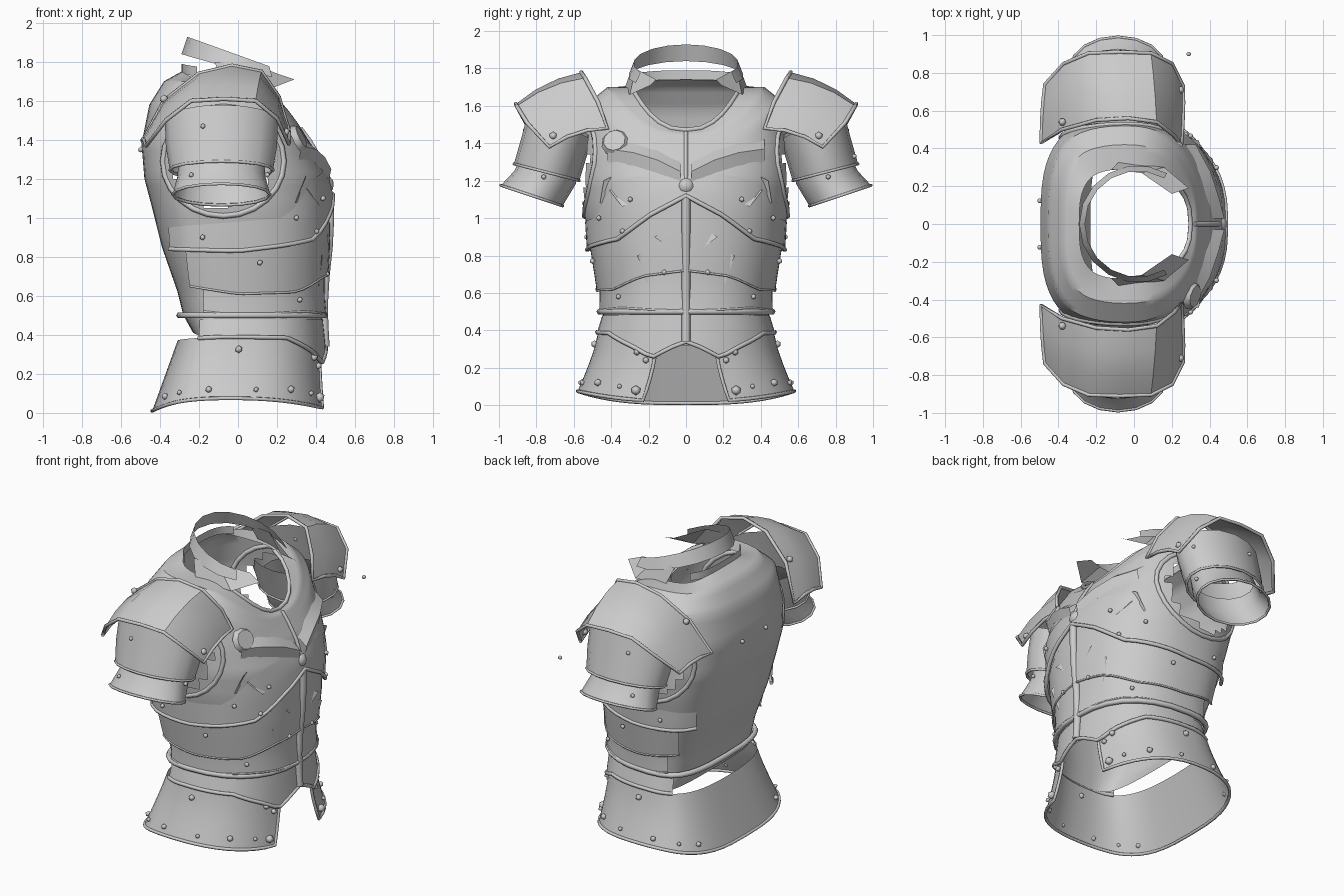
import bpy, bmesh, math
from mathutils import Vector
from mathutils.bvhtree import BVHTree

if "Cube" in bpy.data.objects:
    bpy.data.objects.remove(bpy.data.objects["Cube"])

PI = math.pi


def finish(name, bm, angle=35):
    me = bpy.data.meshes.new(name)
    bm.to_mesh(me)
    ob = bpy.data.objects.new(name, me)
    bpy.context.collection.objects.link(ob)
    bpy.context.view_layer.objects.active = ob
    bpy.ops.object.select_all(action='DESELECT')
    ob.select_set(True)
    bpy.ops.object.shade_smooth_by_angle(angle=math.radians(angle))
    return ob


def loft(rows, closed=False):
    bm = bmesh.new()
    vs = [[bm.verts.new(p) for p in r] for r in rows]
    n = len(rows[0])
    for a, b in zip(vs, vs[1:]):
        for i in range(n if closed else n - 1):
            j = (i + 1) % n
            bm.faces.new((a[i], a[j], b[j], b[i]))
    bmesh.ops.recalc_face_normals(bm, faces=bm.faces)
    return bm


def tube(name, pts, r=0.012, closed=False):
    cu = bpy.data.curves.new(name, 'CURVE')
    cu.dimensions = '3D'
    cu.bevel_depth, cu.bevel_resolution, cu.use_fill_caps = r, 1, True
    sp = cu.splines.new('POLY')
    sp.points.add(len(pts) - 1)
    for q, p in zip(sp.points, pts):
        q.co = (*p, 1)
    sp.use_cyclic_u = closed
    ob = bpy.data.objects.new(name, cu)
    bpy.context.collection.objects.link(ob)


def ball(name, p, r):
    bm = bmesh.new()
    bmesh.ops.create_icosphere(bm, subdivisions=1 if r < 0.03 else 2, radius=r)
    bmesh.ops.translate(bm, vec=p, verts=bm.verts)
    finish(name, bm, 50)


def oval(t, xf, xb, ry, zf, zs, zb, cx=-0.05):
    # rounded-box section, squarer at the back, height varies front / side / back
    c, s = math.cos(t), math.sin(t)
    p = 2.4 if c > 0 else 2.4 + .6 * min(1, -c * 2)
    k = lambda v: math.copysign(abs(v) ** (2 / p), v)
    x = cx + (xf - cx if c > 0 else cx - xb) * k(c)
    return Vector((x, ry * k(s), zs + ((zf if c > 0 else zb) - zs) * c * c))


def interp(table, a):
    for p, q in zip(table, table[1:]):
        if a <= q[0]:
            f = (a - p[0]) / (q[0] - p[0])
            return [u + (v - u) * f for u, v in zip(p, q)]
    return list(table[-1])


# Torso shell: xf, xb, half width, z front / side / back
SECT = [(.44, -.23, .46, .32, .38, .41), (.43, -.28, .44, .50, .50, .50),
        (.43, -.31, .455, .62, .62, .62), (.455, -.39, .51, .85, .85, .85),
        (.465, -.44, .55, 1.05, 1.05, 1.05), (.46, -.48, .565, 1.2, 1.2, 1.2),
        (.41, -.495, .555, 1.32, 1.4, 1.38), (.36, -.455, .52, 1.40, 1.62, 1.58),
        (.33, -.38, .42, 1.45, 1.7, 1.70), (.30, -.29, .29, 1.47, 1.70, 1.75)]
N = 56
rows = []
for a, b in zip(SECT, SECT[1:]):
    for f in (0, .25, .5, .75):
        rows.append([oval(2 * PI * i / N, *[u + (v - u) * f for u, v in zip(a, b)]) for i in range(N)])
rows.append([oval(2 * PI * i / N, *SECT[-1]) for i in range(N)])
body = loft(rows, True)
TREE = BVHTree.FromBMesh(body)


def surf(t, z, off=0.0):
    d = Vector((math.cos(t), math.sin(t), 0))
    h = TREE.ray_cast(Vector((0, 0, z)), d)[0]
    return (h if h else d * 0.4 + Vector((0, 0, z))) + d * off


def front(y, z, off=0.0):
    h = TREE.ray_cast(Vector((2, y, z)), Vector((-1, 0, 0)))[0]
    return (h if h else Vector((.3, y, z))) + Vector((off, 0, 0))


# Armhole rims follow the shell, then the holes are opened
for s in (1, -1):
    rim = []
    for i in range(24):
        a = 2 * PI * i / 24
        o = Vector((-.075 + .31 * math.cos(a), 2 * s, 1.29 + .28 * math.sin(a)))
        rim.append(TREE.ray_cast(o, Vector((0, -s, 0)))[0])
    tube('armhole_rim', rim, .015, True)
hole = [f for f in body.faces if abs(f.calc_center_median().y) > .3 and
        ((f.calc_center_median().x + .08) / .25) ** 2 + ((f.calc_center_median().z - 1.28) / .22) ** 2 < 1]
bmesh.ops.delete(body, geom=hole, context='FACES')
finish('torso_shell', body)
tube('neckline_trim', [oval(-1.3 + 2.6 * i / 12, *SECT[-1]) for i in range(13)], .013)

# Overlapping front plates: angle, top z, bottom z
PLATES = {
    'breast_plate': [(0, 1.24, 1.12), (.38, 1.24, 1.02), (.75, 1.2, .89), (1.1, 1.0, .86), (1.57, .98, .83), (2.3, .95, .84)],
    'upper_rib_plate': [(0, 1.1, .72), (.5, .98, .69), (.9, .9, .62), (1.57, .86, .61), (2.1, .86, .65)],
    'lower_rib_plate': [(0, .76, .5), (.8, .70, .52), (1.57, .65, .50), (1.95, .65, .52)]}
for k, (name, tab) in enumerate(PLATES.items()):
    lim = tab[-1][0]
    angs = [-lim + 2 * lim * i / 36 for i in range(37)]
    rr = []
    for f in (0, .33, .66, 1):
        rr.append([surf(t, (q := interp(tab, abs(t)))[1] + (q[2] - q[1]) * f, .004 + .02 * f) for t in angs])
    finish(name, loft(rr))
    tube(name + '_edge', rr[-1], .012 if k == 0 else .006)

# Draped chest folds and torn slivers standing off the shell
for s in (1, -1):
    finish('chest_fold', loft([[front(s * y, z + d, o) for y, z in
           ((.03, 1.25), (.15, 1.31), (.28, 1.35), (.42, 1.37))] for d, o in ((.05, 0), (0, .04), (-.07, .004))]))
    for y, z, dy, dz in ((.40, 1.22, .05, -.14), (.22, .82, -.03, -.2), (.13, .92, -.08, -.1), (.3, 1.08, .1, .07)):
        finish('torn_sliver', loft([[front(s * y, z, .005), front(s * (y + .04), z - .02, .03)],
                                    [front(s * (y + dy), z + dz, .005), front(s * (y + dy + .01), z + dz, .01)]]))

# Centre ridge, boss and medallion
tube('centre_ridge', [front(0, z, .01) for z in (1.12, 1.0, .85, .7, .55, .45, .34)], .024)
tube('upper_ridge', [front(0, z, .006) for z in (1.46, 1.4, 1.3, 1.18)], .012)
ball('centre_boss', front(0, 1.17, -.018), .05)
bm = bmesh.new()
bmesh.ops.create_cone(bm, cap_ends=True, segments=10, radius1=.078, radius2=.06, depth=.03)
m = finish('medallion', bm)
m.location = front(-.38, 1.41, .015)
m.rotation_euler = Vector((.85, -.22, .42)).to_track_quat('Z', 'Y').to_euler()

# Belt rod and flared waist band
tube('belt_rod', [oval(2 * PI * i / 28, .445, -.30, .462, .5, .5, .5) for i in range(28)], .017, True)


def dip(t):
    a = min(t, 2 * PI - t)
    return interp([(0, .34), (.32, .255), (.55, .31), (1.0, .385), (1.6, .39), (PI, .37)], a)[1]


ts = [-2.1 + 4.2 * i / 42 for i in range(43)]
low = [oval(t, .45, -.29, .475, 0, 0, 0) + Vector((0, 0, dip(abs(t)))) for t in ts]
finish('waist_band', loft([[oval(t, .435, -.28, .448, .48, .48, .48) for t in ts], low]))
tube('waist_band_edge', low, .012)


# Skirt, open at the front
def skirt(t, f):
    g = f ** 1.3
    p = oval(t, .435 + .02 * g, -.31 - .13 * f, .47 + .11 * g, .02, .075, .01)
    p.z = dip(t) + (p.z - dip(t)) * f
    return p


ts = [.29 + (2 * PI - .58) * i / 44 for i in range(45)]
rr = [[skirt(t + (.05 * f * (PI - t) / PI), f) for t in ts] for f in (0, .25, .5, .75, 1)]
finish('skirt', loft(rr))
tube('skirt_edge', [r[0] for r in rr] + rr[-1][1:] + [r[-1] for r in rr[-2::-1]], .01)

# Slanted collar, open at the front, with a nape band below it
cols = []
for f in (0, 1):
    row = []
    for i in range(13):
        a = math.radians(60 + 240 * i / 12)
        x, y = .02 + (.28 + .03 * f) * math.cos(a), (.28 + .03 * f) * math.sin(a)
        h = .10 * math.sin(PI * (i + 1.5) / 15) ** .6
        row.append((x, y, 1.835 - .36 * x - h * f))
    cols.append(row)
finish('collar', loft(cols))
ns = [PI - 1.0 + 2.0 * i / 10 for i in range(11)]
finish('nape_band', loft([[oval(t, .3, -.29, .29, z, z - .02, z) for t in ns] for z in (1.74, 1.79)]))
for s in (1, -1):
    finish('collar_flap', loft([[(.20, s * .16, 1.74), (.04, s * .27, 1.80), (-.12, s * .29, 1.80)],
                                [(.29, s * .19, 1.71), (.16, s * .30, 1.66), (-.08, s * .33, 1.69)]]))

# Pauldrons and two-band sleeves on both arms
INNER = [(.25, .42, 1.48), (.21, .47, 1.62), (.12, .54, 1.75), (-.03, .56, 1.78), (-.2, .55, 1.74), (-.38, .5, 1.6), (-.49, .43, 1.39)]
OUTER = [(.26, .73, 1.38), (.2, .85, 1.51), (.09, .905, 1.6), (-.07, .91, 1.61), (-.24, .905, 1.6), (-.37, .85, 1.5), (-.47, .74, 1.37)]
BANDS = {'upper_sleeve': ((.50, 1.42, .84, 1.58, .29), (.54, 1.30, .88, 1.43, .285), (.57, 1.20, .92, 1.29, .265)),
         'lower_sleeve': ((.57, 1.28, .86, 1.36, .22), (.59, 1.18, .92, 1.25, .225), (.66, 1.065, .99, 1.175, .25))}
for s in (1, -1):
    pr = []
    for f in (0, .33, .67, 1):
        bul = .025 * math.sin(PI * f)
        pr.append([Vector((a[0] + (b[0] - a[0]) * f + bul * .5 * (a[0] + .1), s * (a[1] + (b[1] - a[1]) * f + bul * .4),
                           a[2] + (b[2] - a[2]) * f + bul)) for a, b in zip(INNER, OUTER)])
    finish('pauldron', loft(pr), 40)
    tube('pauldron_edge', pr[0] + [r[-1] for r in pr[1:]] + pr[-1][-2::-1] + [r[0] for r in pr[2:0:-1]], .011, True)
    for q in ((.245, .71, 1.44), (-.38, .54, 1.61)):
        ball('pauldron_rivet', (q[0], s * q[1], q[2]), .022)
    for name, tab in BANDS.items():
        sr = []
        for yi, zi, yo, zo, w in tab:
            ring = []
            for i in range(16):
                c, d = math.cos(2 * PI * i / 16), math.sin(2 * PI * i / 16)
                ring.append((-.085 + w * d, s * ((yi + yo) / 2 + (yo - yi) / 2 * c), (zi + zo) / 2 + (zo - zi) / 2 * c))
            sr.append(ring)
        finish(name, loft(sr, True))
        tube(name + '_edge', sr[-1], .008, True)
    # Rivets on the sleeves, shell and skirt
    for p in ((.15, .76, 1.22), (-.24, .90, 1.22), (-.18, .86, 1.47), (.29, .90, 1.33) if s > 0 else (-.32, .80, 1.3)):
        ball('sleeve_rivet', (p[0], s * p[1], p[2]), .014)
    for t, z in ((.25, .71), (.7, .93), (.6, 1.1), (1.0, 1.0), (1.35, .77), (1.9, .9), (.85, .58), (2.9, 1.35)):
        ball('body_rivet', surf(s * t, z, .024 if t < 2 else .008), .015)
    for t, f, r in ((.42, .8, .027), (.62, .78, .014), (.95, .8, .02), (1.35, .85, .014), (1.75, .85, .018), (2.15, .85, .014),
                    (2.5, .85, .018), (1.5, .2, .02), (.5, .05, .02), (.38, .12, .018)):
        p = skirt(t, f)
        ball('skirt_rivet', (p.x + .006 * math.cos(t), s * (p.y + .006), p.z), r)
